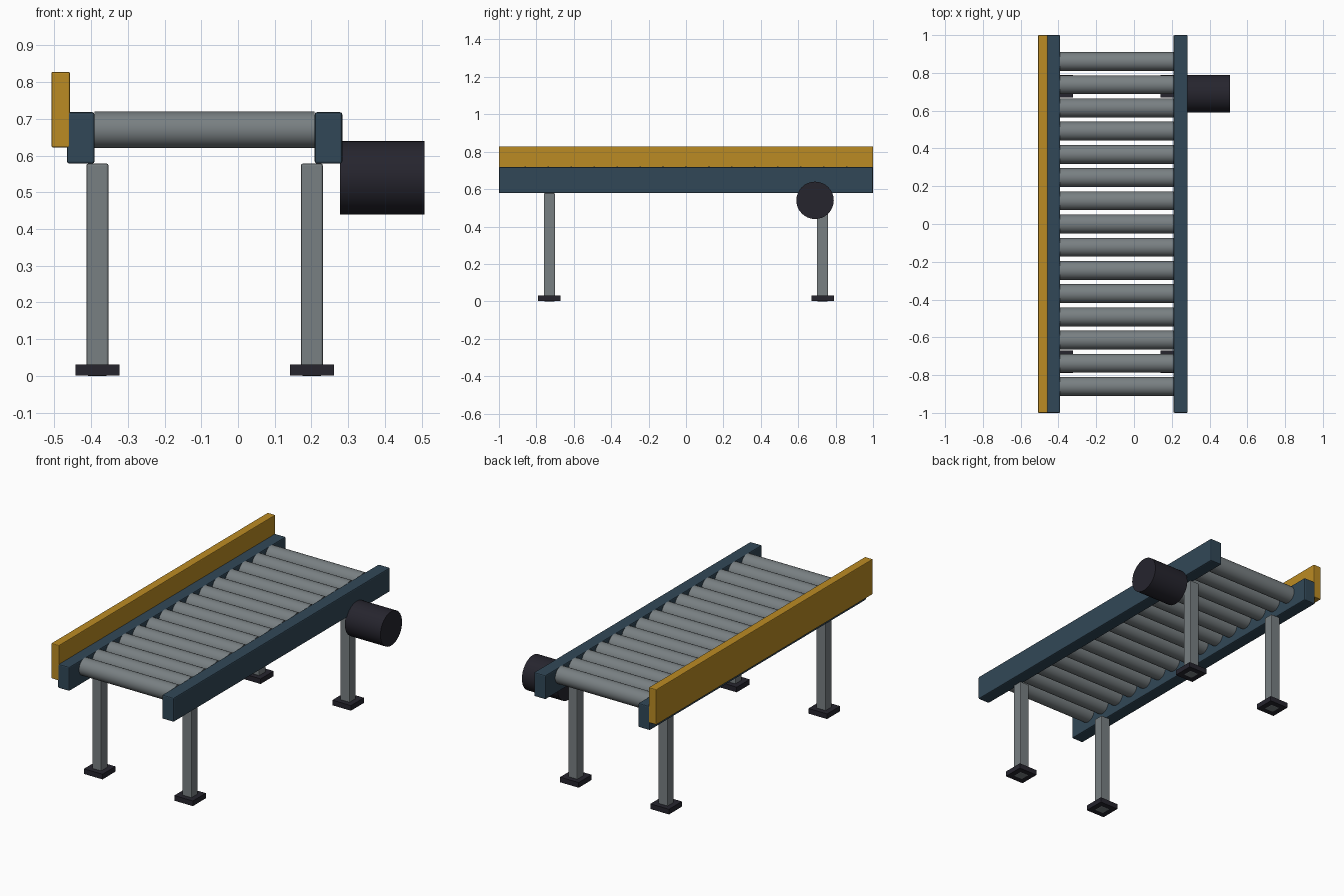
import bpy
import math

if "Cube" in bpy.data.objects:
    bpy.data.objects.remove(bpy.data.objects["Cube"])

CX = -0.091  # centre line of the conveyor bed


def material(name, rgb):
    m = bpy.data.materials.new(name)
    m.diffuse_color = (*rgb, 1.0)
    m.use_nodes = True
    m.node_tree.nodes["Principled BSDF"].inputs["Base Color"].default_value = m.diffuse_color
    return m


BLUE = material("dark_blue_paint", (0.031, 0.064, 0.096))
GOLD = material("golden_yellow_paint", (0.50, 0.26, 0.017))
STEEL = material("grey_steel", (0.19, 0.215, 0.225))
BLACK = material("near_black", (0.019, 0.018, 0.027))


def box(name, lo, hi, mat, bevel=0.0):
    bpy.ops.mesh.primitive_cube_add(size=1, location=[(a + b) / 2 for a, b in zip(lo, hi)])
    o = bpy.context.object
    o.name = name
    o.scale = [b - a for a, b in zip(lo, hi)]
    bpy.ops.object.transform_apply(location=False, rotation=False, scale=True)
    o.data.materials.append(mat)
    if bevel:
        mod = o.modifiers.new("soft_edges", "BEVEL")
        mod.width = bevel
        mod.segments = 2
    return o


def rod(name, x0, x1, y, z, radius, mat):
    # cylinder lying along x
    bpy.ops.mesh.primitive_cylinder_add(vertices=32, radius=radius, depth=x1 - x0,
                                        location=((x0 + x1) / 2, y, z),
                                        rotation=(0, math.pi / 2, 0))
    o = bpy.context.object
    o.name = name
    o.data.materials.append(mat)
    bpy.ops.object.shade_smooth_by_angle(angle=math.radians(40))
    return o


# Side rails, legs and foot plates
for side, s in (("left", -1), ("right", 1)):
    x = CX + s * 0.3375
    box(f"{side}_rail", (x - 0.0375, -1, 0.578), (x + 0.0375, 1, 0.718), BLUE, 0.006)
    lx = CX + s * 0.292
    for end, y in (("front", -0.73), ("back", 0.73)):
        box(f"{end}_{side}_leg", (lx - 0.03, y - 0.03, 0), (lx + 0.03, y + 0.03, 0.578), STEEL, 0.005)
        box(f"{end}_{side}_foot", (lx - 0.06, y - 0.06, 0.001), (lx + 0.06, y + 0.06, 0.031), BLACK)

# Rollers
for i in range(15):
    rod(f"roller_{i + 1}", CX - 0.3, CX + 0.3, -0.86 + i * 1.72 / 14, 0.67, 0.05, STEEL)

# Side guard along the left rail
box("side_guard", (-0.508, -1, 0.622), (-0.458, 1, 0.828), GOLD, 0.004)

# Drive motor on the right rail
rod("drive_motor", 0.278, 0.508, 0.69, 0.54, 0.1, BLACK)
